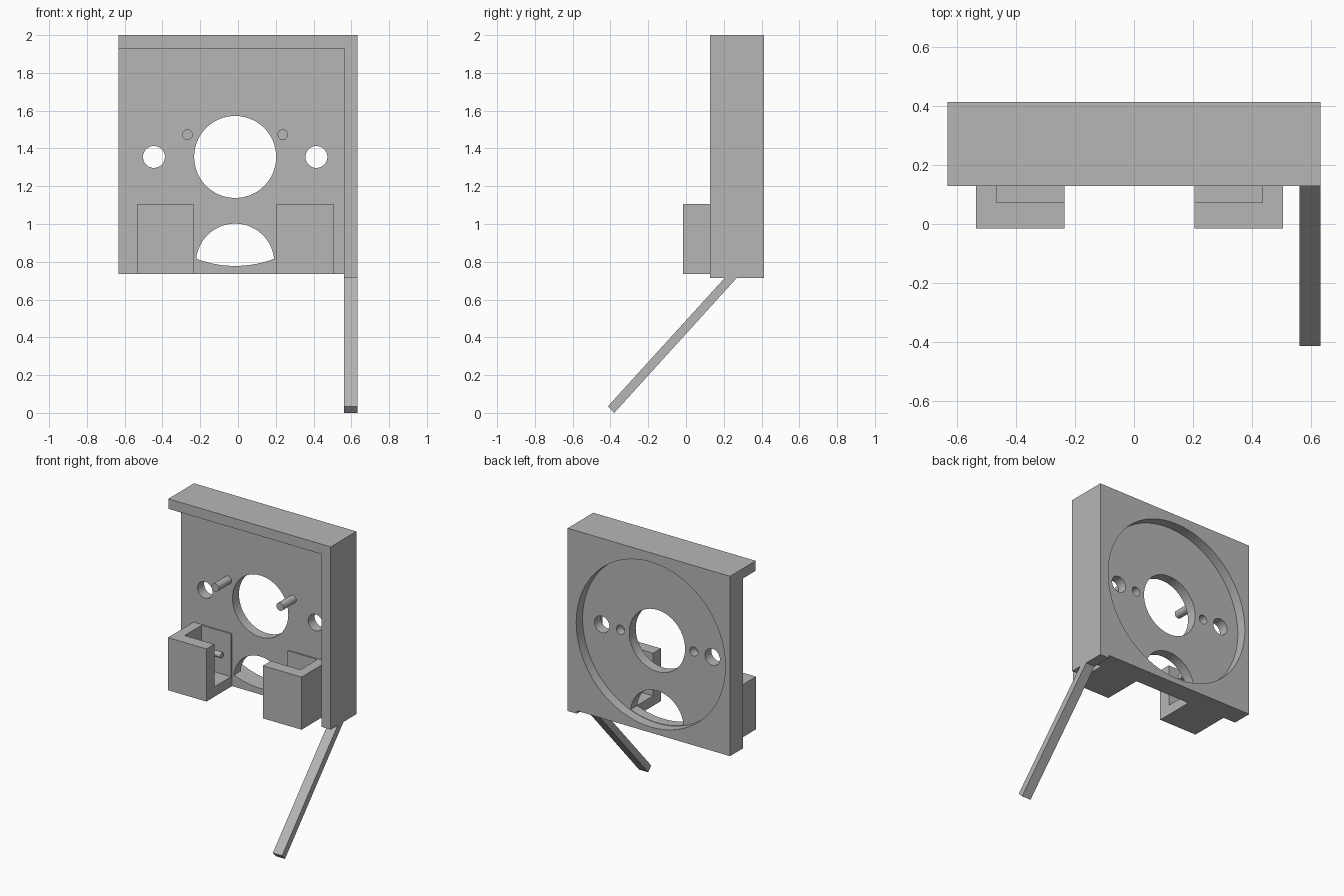
import bpy, bmesh, math
from mathutils import Matrix, Vector

if "Cube" in bpy.data.objects:
    bpy.data.objects.remove(bpy.data.objects["Cube"], do_unlink=True)

grey = bpy.data.materials.new("plain grey")
grey.use_nodes = True
grey.diffuse_color = (0.47, 0.47, 0.47, 1)
grey.node_tree.nodes["Principled BSDF"].inputs["Base Color"].default_value = grey.diffuse_color

CX, CZ = -0.015, 1.355            # centre of the round openings
FRONT, FACE, BACK = 0.128, 0.27, 0.413
LEFT, LIP, TOP = 0.632, 0.56, 2.0
BASE, FOOT = 0.735, 0.715
POCKET = 0.58


def finish(name, bm):
    bmesh.ops.recalc_face_normals(bm, faces=bm.faces)
    mesh = bpy.data.meshes.new(name)
    bm.to_mesh(mesh)
    bm.free()
    mesh.materials.append(grey)
    obj = bpy.data.objects.new(name, mesh)
    bpy.context.collection.objects.link(obj)
    return obj


def prism(name, outline, start, end, place):
    """Extrude a 2D outline; place(u, v, w) turns it into a 3D point."""
    bm = bmesh.new()
    face = bm.faces.new([bm.verts.new(place(u, v, start)) for u, v in outline])
    new = bmesh.ops.extrude_face_region(bm, geom=[face])["geom"]
    step = Vector(place(0, 0, end)) - Vector(place(0, 0, start))
    bmesh.ops.translate(bm, vec=step, verts=[v for v in new if isinstance(v, bmesh.types.BMVert)])
    return finish(name, bm)


def along_x(u, v, w): return (w, u, v)
def along_y(u, v, w): return (u, w, v)
def along_z(u, v, w): return (u, v, w)


def rod(name, radius, start, end, sides=32):
    start, end = Vector(start), Vector(end)
    turn = (end - start).to_track_quat('Z', 'Y').to_matrix().to_4x4()
    bm = bmesh.new()
    bmesh.ops.create_cone(bm, cap_ends=True, segments=sides, radius1=radius, radius2=radius,
                          depth=(end - start).length,
                          matrix=Matrix.Translation((start + end) / 2) @ turn)
    return finish(name, bm)


def smooth(obj):
    bpy.ops.object.select_all(action='DESELECT')
    obj.select_set(True)
    bpy.context.view_layer.objects.active = obj
    bpy.ops.object.shade_smooth_by_angle(angle=math.radians(30))


def combine(obj, tool, operation='DIFFERENCE'):
    mod = obj.modifiers.new("cut", 'BOOLEAN')
    mod.operation, mod.object, mod.solver = operation, tool, 'EXACT'
    bpy.context.view_layer.objects.active = obj
    bpy.ops.object.modifier_apply(modifier=mod.name)
    bpy.data.objects.remove(tool, do_unlink=True)


def bore(obj, x, z, radius, y0, y1, sides=48):
    combine(obj, rod("bore", radius, (x, y0, z), (x, y1, z), sides))


# Main plate with a round pocket at the back and openings through it
plate = prism("main_plate", [(-LEFT, BASE), (LIP, BASE), (LIP, FOOT), (LEFT, FOOT),
                             (LEFT, TOP), (-LEFT, TOP)], FACE, BACK, along_y)
floor_y = 0.342
bore(plate, CX, CZ, POCKET, floor_y, BACK + 0.1, 128)
bore(plate, CX, CZ, 0.217, 0.2, 0.5, 96)
for side in (-1, 1):
    bore(plate, CX + side * 0.43, CZ, 0.058, 0.2, 0.5)
    bore(plate, CX + side * 0.285, CZ, 0.032, floor_y - 0.06, 0.5)

# Lower arched opening, trimmed by the pocket's curve
arch = rod("arch", 0.207, (CX, 0.2, 0.795), (CX, 0.4, 0.795), 96)
combine(arch, rod("trim", POCKET - 0.003, (CX, 0.1, CZ), (CX, 0.5, CZ), 128), 'INTERSECT')
combine(plate, arch)
smooth(plate)

# Overhanging lip along the top and the left side
prism("front_lip", [(-LEFT, TOP), (LEFT, TOP), (LEFT, FOOT), (LIP, FOOT),
                    (LIP, 1.93), (-LEFT, 1.93)], FRONT, FACE, along_y)

# Slanted support arm
prism("support_arm", [(-0.413, 0.035), (-0.38, 0), (0.292, 0.74), (0.228, 0.74)],
      LIP, LEFT, along_x)

for side, word in ((-1, "right"), (1, "left")):
    def px(d): return CX + side * d

    # Open-sided bracket: front, outer and thin back walls over a floor
    walls = [(0.52, FACE), (0.52, -0.015), (0.22, -0.015), (0.22, 0.072),
             (0.45, 0.072), (0.45, 0.26), (0.22, 0.26), (0.22, FACE)]
    prism(word + "_bracket_walls", [(px(d), y) for d, y in walls], 0.805, 1.105, along_z)
    base = [(0.52, FACE), (0.52, -0.015), (0.22, -0.015), (0.22, FACE)]
    prism(word + "_bracket_floor", [(px(d), y) for d, y in base], BASE, 0.805, along_z)

    # Pegs inside the bracket and on the plate
    smooth(rod(word + "_bracket_peg", 0.02, (px(0.45), 0.175, 0.985), (px(0.23), 0.175, 0.985)))
    smooth(rod(word + "_plate_peg", 0.028, (px(0.252), FRONT, 1.473), (px(0.252), FACE + 0.02, 1.473)))
